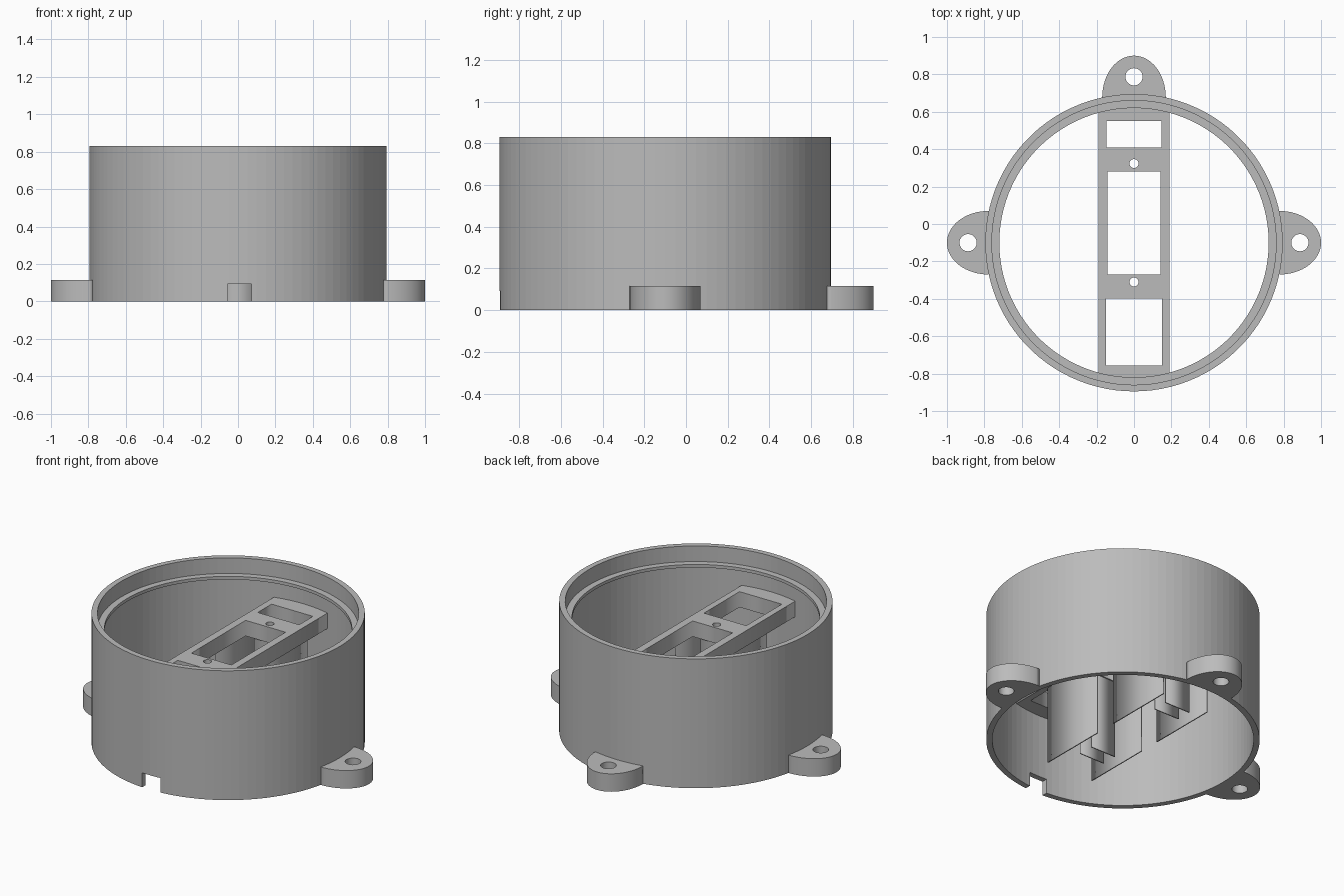
import bpy, bmesh
from math import sin, cos, pi, sqrt, asin

if "Cube" in bpy.data.objects:
    bpy.data.objects.remove(bpy.data.objects["Cube"], do_unlink=True)

CY = -0.1          # housing axis in y
R_OUT, R_IN, R_LEDGE = 0.795, 0.76, 0.72
HEIGHT, BRIDGE_TOP, BRIDGE_LOW = 0.83, 0.6, 0.5

grey = bpy.data.materials.new("grey_plastic")
grey.use_nodes = True
colour = (0.5, 0.5, 0.5, 1)
grey.diffuse_color = colour
grey.node_tree.nodes["Principled BSDF"].inputs["Base Color"].default_value = colour


def add_mesh(name, bm):
    bmesh.ops.recalc_face_normals(bm, faces=bm.faces)
    mesh = bpy.data.meshes.new(name)
    bm.to_mesh(mesh)
    bm.free()
    mesh.materials.append(grey)
    obj = bpy.data.objects.new(name, mesh)
    bpy.context.collection.objects.link(obj)
    return obj


def evaluated_bmesh(obj):
    bpy.context.view_layer.update()
    deps = bpy.context.evaluated_depsgraph_get()
    mesh = bpy.data.meshes.new_from_object(obj.evaluated_get(deps))
    bm = bmesh.new()
    bm.from_mesh(mesh)
    bpy.data.meshes.remove(mesh)
    return bm


def prism(name, loops, z0, z1):
    """Solid from an outline and its holes, extruded from z0 to z1."""
    curve = bpy.data.curves.new(name + "_outline", 'CURVE')
    curve.dimensions, curve.fill_mode = '2D', 'BOTH'
    curve.extrude = (z1 - z0) / 2
    for loop in loops:
        spline = curve.splines.new('POLY')
        spline.points.add(len(loop) - 1)
        for point, (x, y) in zip(spline.points, loop):
            point.co = (x, y, 0, 1)
        spline.use_cyclic_u = True
    temp = bpy.data.objects.new(name + "_outline", curve)
    bpy.context.collection.objects.link(temp)
    bm = evaluated_bmesh(temp)
    bpy.data.objects.remove(temp, do_unlink=True)
    bpy.data.curves.remove(curve)
    bmesh.ops.remove_doubles(bm, verts=bm.verts, dist=1e-5)
    bmesh.ops.translate(bm, verts=bm.verts, vec=(0, 0, (z0 + z1) / 2))
    return add_mesh(name, bm)


def circle(x, y, r, n=32):
    return [(x + r * cos(2 * pi * i / n), y + r * sin(2 * pi * i / n)) for i in range(n)]


def rect(x0, x1, y0, y1):
    return [(x0, y0), (x1, y0), (x1, y1), (x0, y1)]


# Round housing wall with its inner ledge, turned from a profile
profile = [(R_OUT, 0), (R_OUT, HEIGHT), (R_IN, HEIGHT), (R_IN, 0.73),
           (R_LEDGE, 0.73), (R_LEDGE, 0.71), (R_IN, 0.71), (R_IN, 0)]
bm = bmesh.new()
sides = 100
rings = [[bm.verts.new((r * cos(2 * pi * i / sides), CY + r * sin(2 * pi * i / sides), z))
          for r, z in profile] for i in range(sides)]
for i, ring in enumerate(rings):
    after = rings[(i + 1) % sides]
    for j in range(len(profile)):
        k = (j + 1) % len(profile)
        bm.faces.new((ring[j], after[j], after[k], ring[k]))
housing = add_mesh("housing", bm)

# Cable notch in the front of the wall
cutter = prism("notch_cutter", [rect(-0.055, 0.073, -1, -0.75)], -0.1, 0.093)
cutter.hide_render = True
cut = housing.modifiers.new("notch", 'BOOLEAN')
cut.operation, cut.solver, cut.object = 'DIFFERENCE', 'EXACT', cutter
bm = evaluated_bmesh(housing)
housing.modifiers.clear()
bm.to_mesh(housing.data)
bm.free()
bpy.data.objects.remove(cutter, do_unlink=True)

# Three mounting tabs, each half an ellipse with a screw hole
tab_base, half_width = 0.777, 0.17
half_ellipse = [(tab_base + (1 - tab_base) * cos(a), half_width * sin(a))
                for a in (pi * (i / 32 - 0.5) for i in range(33))]
for name, angle in (("left_tab", 0), ("back_tab", pi / 2), ("right_tab", pi)):
    c, s = cos(angle), sin(angle)
    loops = [[(c * x - s * y, CY + s * x + c * y) for x, y in loop]
             for loop in (half_ellipse, circle(0.887, 0, 0.046))]
    prism(name, loops, 0, 0.115)

# Bridge across the housing, with rounded ends, windows and screw holes
half, reach = 0.19, 0.764
spread = asin(half / reach)
arc = [spread * (i / 4 - 1) for i in range(9)]
outline = [(reach * sin(a), CY - reach * cos(a)) for a in arc]
outline += [(-reach * sin(a), CY + reach * cos(a)) for a in arc]
prism("bridge", [outline,
                 rect(-0.147, 0.147, 0.41, 0.55),
                 rect(-0.142, 0.142, -0.27, 0.28),
                 rect(-0.15, 0.15, -0.757, -0.397),
                 circle(0, 0.323, 0.024), circle(0, -0.31, 0.024)],
      BRIDGE_LOW, BRIDGE_TOP)

# Thin support walls below the bridge rails
thin = 0.003
for side, x in (("left", 0.166), ("right", -0.166)):
    for end, y0, y1 in (("front", -0.58, -0.13), ("back", 0.01, 0.465)):
        prism(f"{side}_{end}_support", [rect(x - thin, x + thin, y0, y1)], 0, BRIDGE_LOW)

# Pairs of thin cross walls below the two screw bars
for end, pair in (("front", (-0.38, -0.28)), ("back", (0.295, 0.393))):
    for i, y in enumerate(pair):
        prism(f"{end}_cross_support_{i + 1}",
              [rect(-0.09, 0.09, y - thin, y + thin)], 0, BRIDGE_LOW)
